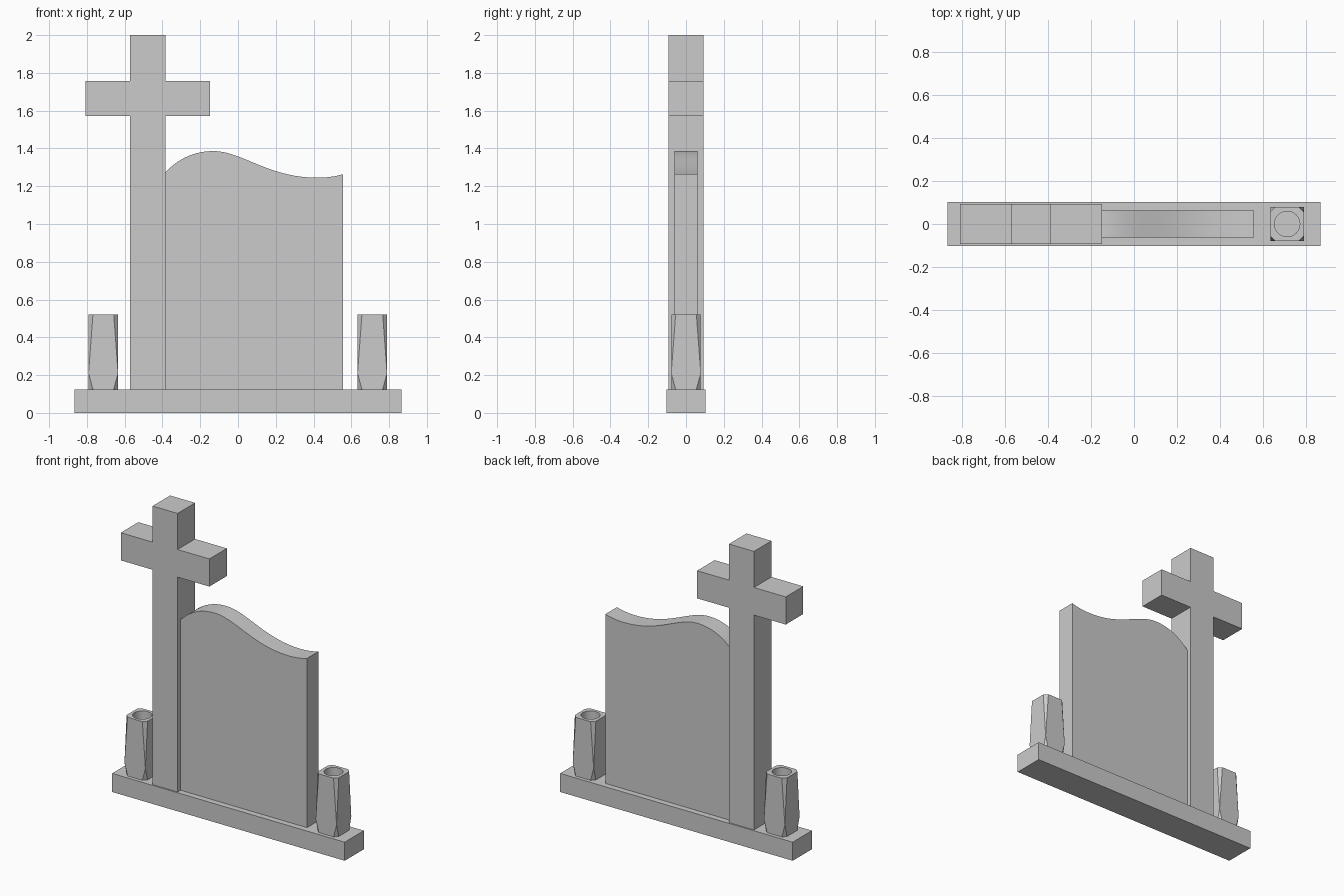
import bpy, bmesh, math
from mathutils import Vector
from mathutils.geometry import interpolate_bezier

if "Cube" in bpy.data.objects:
    bpy.data.objects.remove(bpy.data.objects["Cube"])

BASE_TOP = 0.125


def add_object(name, bm, smooth=False):
    bmesh.ops.recalc_face_normals(bm, faces=bm.faces)
    mesh = bpy.data.meshes.new(name)
    bm.to_mesh(mesh)
    bm.free()
    if smooth:
        mesh.shade_smooth()
        mesh.set_sharp_from_angle(angle=math.radians(30))
    obj = bpy.data.objects.new(name, mesh)
    bpy.context.collection.objects.link(obj)
    return obj


def extrude_profile(name, points, half_depth, smooth=False):
    """Extrude an x-z outline symmetrically along y."""
    bm = bmesh.new()
    face = bm.faces.new([bm.verts.new((x, -half_depth, z)) for x, z in points])
    new = bmesh.ops.extrude_face_region(bm, geom=[face])["geom"]
    verts = [v for v in new if isinstance(v, bmesh.types.BMVert)]
    bmesh.ops.translate(bm, verts=verts, vec=(0, 2 * half_depth, 0))
    return add_object(name, bm, smooth)


# Plinth
extrude_profile("base", [(-0.866, 0), (0.866, 0), (0.866, BASE_TOP), (-0.866, BASE_TOP)], 0.102)

# Cross
L, R, AL, AR, LO, HI = -0.571, -0.385, -0.808, -0.148, 1.571, 1.757
extrude_profile("cross", [(L, BASE_TOP), (R, BASE_TOP), (R, LO), (AR, LO), (AR, HI), (R, HI),
                          (R, 2), (L, 2), (L, HI), (AL, HI), (AL, LO), (L, LO)], 0.093)

# Headstone slab with wavy top
curves = [
    [(-0.385, 1.272), (-0.32, 1.345), (-0.23, 1.386), (-0.13, 1.386)],
    [(-0.13, 1.386), (0.02, 1.386), (0.16, 1.245), (0.42, 1.245)],
    [(0.42, 1.245), (0.47, 1.245), (0.52, 1.252), (0.557, 1.264)],
]
wave = [curves[0][0]]
for curve, count in zip(curves, (14, 20, 8)):
    pts = interpolate_bezier(*[Vector((x, z, 0)) for x, z in curve], count)
    wave += [(p.x, p.y) for p in pts[1:]]
extrude_profile("headstone", [(0.557, BASE_TOP), (-0.385, BASE_TOP)] + wave, 0.062, smooth=True)


# Vases: square body whose corners are cut away above and below the widest level
def vase(name, x):
    w, cut, top, mid = 0.078, 0.023, 0.52, 0.21
    bm = bmesh.new()
    for sx in (-1, 1):
        for sy in (-1, 1):
            bm.verts.new((x + sx * w, sy * w, mid))
            for z in (BASE_TOP, top):
                bm.verts.new((x + sx * (w - cut), sy * w, z))
                bm.verts.new((x + sx * w, sy * (w - cut), z))
    bmesh.ops.convex_hull(bm, input=bm.verts)
    bmesh.ops.dissolve_limit(bm, angle_limit=0.01, verts=bm.verts, edges=bm.edges)
    body = add_object(name, bm)

    # Round flower hole
    bm = bmesh.new()
    bmesh.ops.create_cone(bm, cap_ends=True, segments=32, radius1=0.059, radius2=0.059, depth=0.6)
    bmesh.ops.translate(bm, verts=bm.verts, vec=(x, 0, 0.22 + 0.3))
    cutter = add_object(name + "_hole_cutter", bm, smooth=True)
    cutter.hide_render = True
    cutter.hide_set(True)
    mod = body.modifiers.new("hole", "BOOLEAN")
    mod.operation = "DIFFERENCE"
    mod.solver = "EXACT"
    mod.object = cutter


vase("left_vase", -0.713)
vase("right_vase", 0.711)
